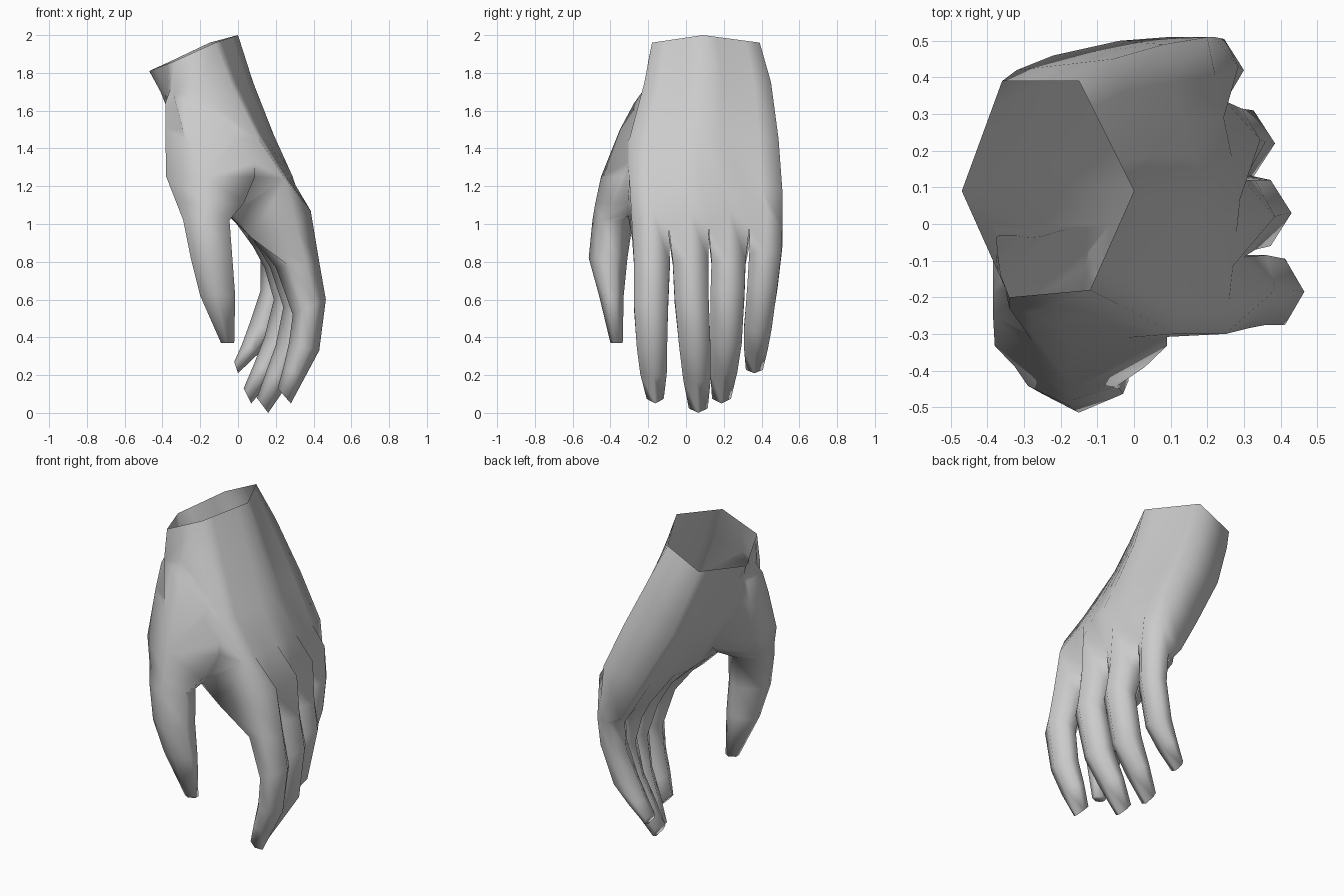
import bpy, bmesh, math
from mathutils import Vector

if "Cube" in bpy.data.objects:
    bpy.data.objects.remove(bpy.data.objects["Cube"])

skin = bpy.data.materials.new("pale_grey")
skin.diffuse_color = (0.6, 0.6, 0.6, 1)
skin.use_nodes = True
skin.node_tree.nodes["Principled BSDF"].inputs["Base Color"].default_value = skin.diffuse_color


def bridge(bm, a, b):
    """Join two equal rings of vertices with quads."""
    for i in range(len(a)):
        j = (i + 1) % len(a)
        bm.faces.new((a[i], a[j], b[j], b[i]))


def spread(start, mid, end):
    """Nine points along a bent line."""
    s, m, e = Vector(start), Vector(mid), Vector(end)
    return [s.lerp(m, i / 4) for i in range(4)] + [m.lerp(e, i / 4) for i in range(5)]


def finish(bm, name):
    bmesh.ops.recalc_face_normals(bm, faces=bm.faces)
    mesh = bpy.data.meshes.new(name)
    bm.to_mesh(mesh)
    bm.free()
    ob = bpy.data.objects.new(name, mesh)
    bpy.context.collection.objects.link(ob)
    mesh.materials.append(skin)
    return ob


# Palm: rings made of a back line and a palm line, from wrist to knuckles
levels = [
    [(-.12, -.18, 1.96), (0, .09, 2), (-.15, .39, 1.96),
     (-.34, -.2, 1.86), (-.47, .09, 1.81), (-.36, .39, 1.86)],
    [(-.04, -.22, 1.75), (.08, .1, 1.75), (-.06, .45, 1.75),
     (-.34, -.23, 1.68), (-.41, .08, 1.70), (-.32, .42, 1.73)],
    [(.11, -.30, 1.45), (.19, .08, 1.47), (.08, .49, 1.45),
     (-.27, -.33, 1.42), (-.30, .1, 1.42), (-.22, .46, 1.45)],
    [(.25, -.30, 1.24), (.29, .07, 1.25), (.20, .51, 1.18),
     (-.06, -.31, 1.06), (-.07, .1, 1.06), (-.04, .5, 1.12)],
]
# Knuckle line: x of back, y, x of palm for each finger edge and centre
knuckles = [(.31, -.285, .08), (.385, -.18, .08), (.30, -.09, .10),
            (.385, .02, .08), (.30, .12, .10), (.345, .23, .08),
            (.25, .335, .10), (.285, .43, .08), (.22, .51, .09)]

bm = bmesh.new()
rings = []
for lv in levels:
    pts = spread(*lv[:3]) + spread(*lv[3:])[::-1]
    rings.append([bm.verts.new(p) for p in pts])
back = [(x, y, 1.07 if i % 2 else .98) for i, (x, y, _) in enumerate(knuckles)]
front = [(x, y, .92 - .04 * (y > .2)) for _, y, x in knuckles]
rings.append([bm.verts.new(p) for p in back + front[::-1]])
for a, b in zip(rings, rings[1:]):
    bridge(bm, a, b)
bm.faces.new(rings[0])

# Fingers: six-sided sections (inner x, z, outer x, z, middle y, half width)
fingers = [
    [(.20, .77, .43, .80, -.18, .095), (.29, .52, .465, .60, -.185, .09),
     (.27, .37, .43, .33, -.18, .08), (.24, .24, .355, .19, -.172, .07),
     (.21, .13, .28, .05, -.163, .045)],
    [(.17, .77, .40, .82, .025, .095), (.24, .56, .43, .63, .03, .09),
     (.20, .36, .38, .32, .048, .082), (.15, .22, .27, .16, .058, .073),
     (.10, .08, .16, 0, .065, .05)],
    [(.14, .77, .36, .82, .225, .09), (.19, .60, .385, .66, .22, .09),
     (.14, .40, .32, .35, .213, .082), (.085, .26, .195, .20, .20, .072),
     (.03, .13, .07, .05, .188, .05)],
    [(.12, .82, .30, .86, .42, .085), (.12, .65, .29, .69, .405, .08),
     (.06, .47, .22, .43, .38, .073), (.02, .36, .115, .32, .37, .062),
     (-.02, .27, 0, .21, .362, .045)],
]
base = rings[-1]
for f, sections in enumerate(fingers):
    c = 2 * f
    ring = [base[i] for i in (c, c + 1, c + 2, 15 - c, 16 - c, 17 - c)]
    for xi, zi, xo, zo, y, w in sections:
        new = []
        for t, side in ((.7, -1), (1, 0), (.7, 1), (.3, 1), (0, 0), (.3, -1)):
            new.append(bm.verts.new((xi + (xo - xi) * t, y + side * w, zi + (zo - zi) * t)))
        bridge(bm, ring, new)
        ring = new
    bm.faces.new(ring)
hand = finish(bm, "hand")

# Thumb: six-sided sections (z, x range, y range), flaring into the palm
thumb_sections = [
    (1.80, -.33, -.12, -.16, .04), (1.64, -.385, 0, -.275, .06),
    (1.50, -.385, .09, -.35, .06), (1.25, -.38, .09, -.45, .02),
    (1.11, -.325, .03, -.48, -.12), (1.02, -.29, -.045, -.495, -.28),
    (.82, -.25, -.03, -.515, -.31), (.62, -.20, -.015, -.46, -.33),
    (.37, -.09, -.02, -.40, -.335)]
bm = bmesh.new()
ring = None
for z, x0, x1, y0, y1 in thumb_sections:
    new = []
    for u, v in ((0, .25), (.45, 0), (1, .25), (1, .7), (.55, 1), (0, .7)):
        new.append(bm.verts.new((x0 + (x1 - x0) * u, y0 + (y1 - y0) * v, z)))
    if ring:
        bridge(bm, ring, new)
    else:
        bm.faces.new(new)
    ring = new
bm.faces.new(ring)
thumb = finish(bm, "thumb")

# Merge the thumb into the hand
mod = hand.modifiers.new("join_thumb", 'BOOLEAN')
mod.operation = 'UNION'
mod.solver = 'EXACT'
mod.object = thumb
bpy.context.view_layer.objects.active = hand
hand.select_set(True)
bpy.ops.object.modifier_apply(modifier=mod.name)
bpy.data.objects.remove(thumb)

# Open the wrist
bm = bmesh.new()
bm.from_mesh(hand.data)
cap = [f for f in bm.faces if f.normal.z > .7 and f.calc_center_median().z > 1.8]
bmesh.ops.delete(bm, geom=cap, context='FACES')
bmesh.ops.remove_doubles(bm, verts=bm.verts, dist=.004)
bm.to_mesh(hand.data)
bm.free()

# Smooth shading
bpy.ops.object.select_all(action='DESELECT')
hand.select_set(True)
bpy.ops.object.shade_smooth_by_angle(angle=math.radians(100))
